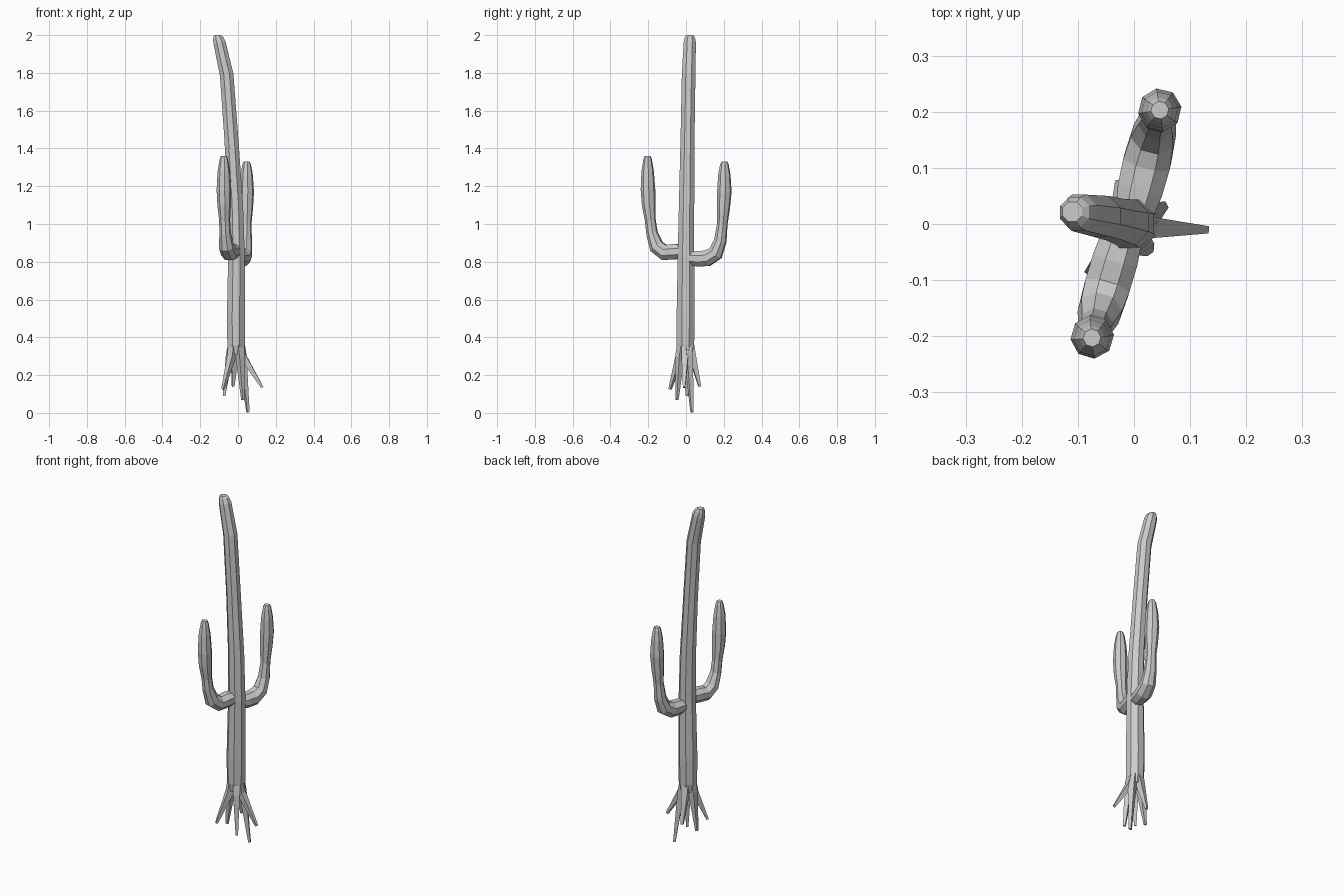
import bpy, bmesh, math
from mathutils import Vector

if "Cube" in bpy.data.objects:
    bpy.data.objects.remove(bpy.data.objects["Cube"])


def tube(name, pts, side, sides=8, phase=0.5, level_end=False):
    """Sweep a faceted ring along pts of (x, y, z, radius); side = ring reference axis."""
    bm = bmesh.new()
    centres = [Vector(p[:3]) for p in pts]
    rings = []
    for i, c in enumerate(centres):
        before = (c - centres[i - 1]).normalized() if i else Vector()
        after = (centres[i + 1] - c).normalized() if i + 1 < len(pts) else Vector()
        t = (before + after).normalized()
        if level_end and i == len(pts) - 1:
            t = Vector((0, 0, 1))
        u = Vector(side)
        u = (u - t * u.dot(t)).normalized()
        v = t.cross(u)
        ring = []
        for k in range(sides):
            a = 2 * math.pi * (k + phase) / sides
            ring.append(bm.verts.new(c + (u * math.cos(a) + v * math.sin(a)) * pts[i][3]))
        rings.append(ring)
    for a, b in zip(rings, rings[1:]):
        for k in range(sides):
            n = (k + 1) % sides
            bm.faces.new((a[k], a[n], b[n], b[k]))
    bm.faces.new(rings[0][::-1])
    bm.faces.new(rings[-1])
    bmesh.ops.recalc_face_normals(bm, faces=bm.faces)
    me = bpy.data.meshes.new(name)
    bm.to_mesh(me)
    bm.free()
    ob = bpy.data.objects.new(name, me)
    bpy.context.collection.objects.link(ob)
    return ob


# Leaning trunk with a blunt tip
tube("trunk", [
    (-0.010, -0.003, 0.31, 0.042), (-0.010, -0.003, 0.36, 0.050),
    (-0.011, -0.002, 0.50, 0.052), (-0.008, 0.000, 0.85, 0.047),
    (-0.014, 0.003, 1.10, 0.044), (-0.035, 0.008, 1.45, 0.040),
    (-0.060, 0.014, 1.79, 0.039), (-0.098, 0.020, 1.96, 0.035),
    (-0.106, 0.021, 1.985, 0.029), (-0.110, 0.022, 2.0, 0.019)],
    (0, 1, 0), level_end=True)


def arm(name, start, end, profile):
    """Profile rows are (fraction along start-end in plan, z, radius)."""
    s, e = Vector(start), Vector(end)
    d = (e - s).normalized()
    pts = []
    for f, z, r in profile:
        p = s.lerp(e, f)
        pts.append((p.x, p.y, z, r))
    tube(name, pts, (-d.y, d.x, 0), level_end=True)


# Upturned arms, narrow above the elbow and swollen towards the tip
arm("front_arm", (-0.022, -0.025), (-0.075, -0.203), [
    (0, 0.855, 0.040), (0.22, 0.853, 0.044), (0.50, 0.849, 0.044),
    (0.73, 0.880, 0.041), (0.87, 0.950, 0.031), (0.92, 1.02, 0.029),
    (0.97, 1.10, 0.036), (0.99, 1.18, 0.039), (1, 1.28, 0.033),
    (1, 1.34, 0.023), (1, 1.36, 0.016)])
arm("back_arm", (0.002, 0.025), (0.046, 0.203), [
    (0, 0.818, 0.038), (0.20, 0.816, 0.044), (0.48, 0.818, 0.046),
    (0.74, 0.845, 0.042), (0.88, 0.910, 0.034), (0.94, 1.00, 0.028),
    (0.97, 1.08, 0.035), (1, 1.17, 0.039), (1, 1.26, 0.033),
    (1, 1.315, 0.023), (1, 1.33, 0.016)])

# Splayed roots tapering to blunt points
root_tips = [
    (0.128, -0.010, 0.135), (0.053, 0.032, 0.003), (0.026, -0.048, 0.068),
    (-0.080, -0.085, 0.125), (-0.074, 0.005, 0.09), (-0.026, 0.073, 0.14)]
for i, tip in enumerate(root_tips):
    out = Vector((tip[0] + 0.01, tip[1], 0)).normalized()
    a = Vector((-0.01, -0.003, 0.36)) + out * 0.024
    b = Vector((-0.01, -0.003, 0.30)) + out * 0.036
    tube(f"root_{i + 1}", [(*a, 0.027), (*b, 0.025), (*tip, 0.009)],
         (-out.y, out.x, 0), sides=4)
